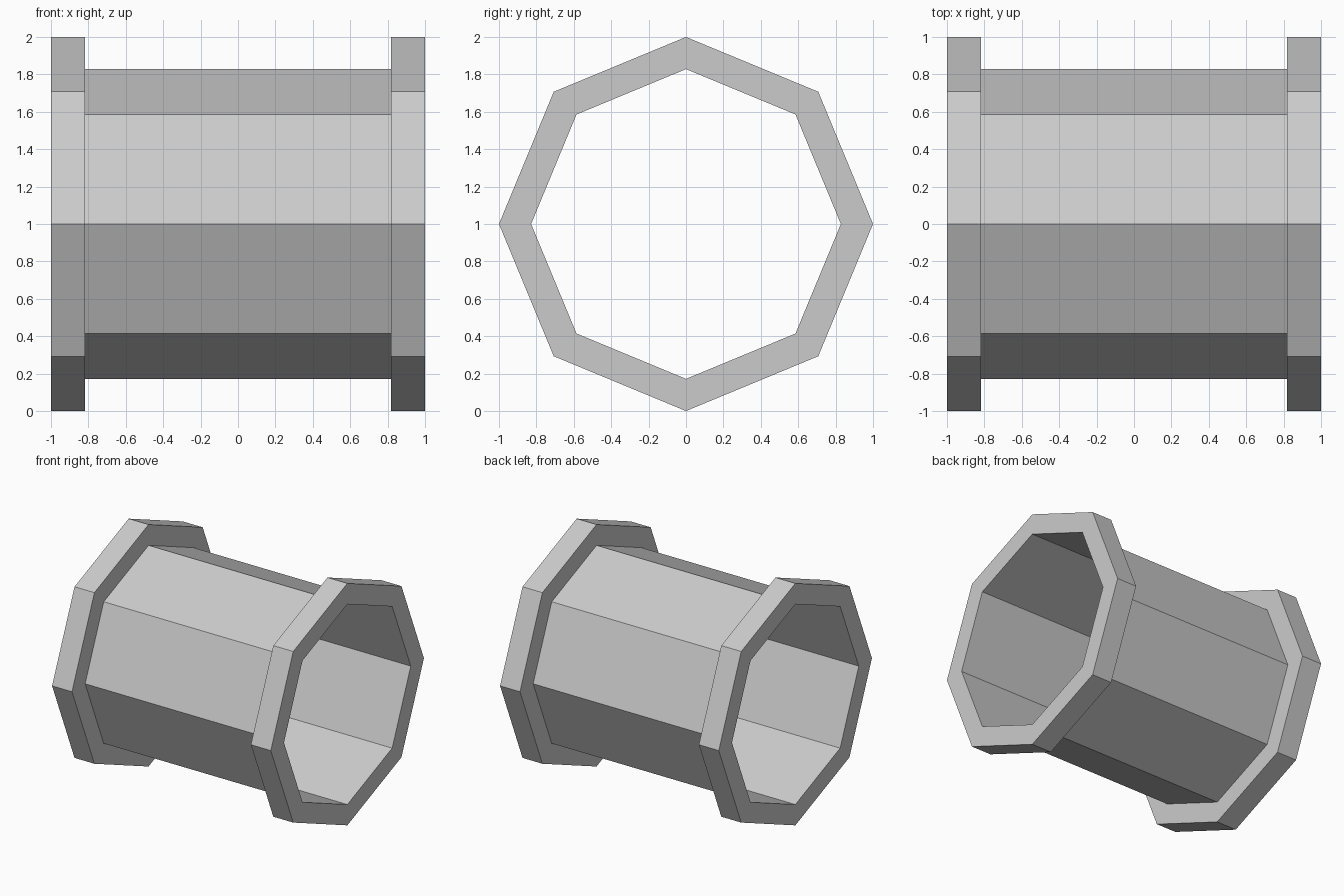
import bpy, bmesh, math

if "Cube" in bpy.data.objects:
    bpy.data.objects.remove(bpy.data.objects["Cube"])

SIDES = 8
R_OUT, R_IN = 1.0, 0.828     # flange and barrel radii
X_END, X_FLANGE = 1.0, 0.818


def lathe(name, profile, closed):
    """Spin (x, radius) points around the x axis in flat octagonal steps."""
    bm = bmesh.new()
    rings = []
    for i in range(SIDES):
        a = 2 * math.pi * i / SIDES
        rings.append([bm.verts.new((x, r * math.cos(a), 1 + r * math.sin(a)))
                      for x, r in profile])
    n = len(profile)
    for i in range(SIDES):
        a, b = rings[i], rings[(i + 1) % SIDES]
        for j in range(n if closed else n - 1):
            k = (j + 1) % n
            bm.faces.new((a[j], b[j], b[k], a[k]))
    bmesh.ops.recalc_face_normals(bm, faces=bm.faces)
    mesh = bpy.data.meshes.new(name)
    bm.to_mesh(mesh)
    bm.free()
    obj = bpy.data.objects.new(name, mesh)
    bpy.context.collection.objects.link(obj)
    return obj


# Thin-walled open barrel
lathe("barrel", [(-X_FLANGE, R_IN), (X_FLANGE, R_IN)], False)

# Solid flange ring at each end
for name, s in (("left_flange", -1), ("right_flange", 1)):
    lathe(name, [(s * X_FLANGE, R_IN), (s * X_FLANGE, R_OUT),
                 (s * X_END, R_OUT), (s * X_END, R_IN)], True)
